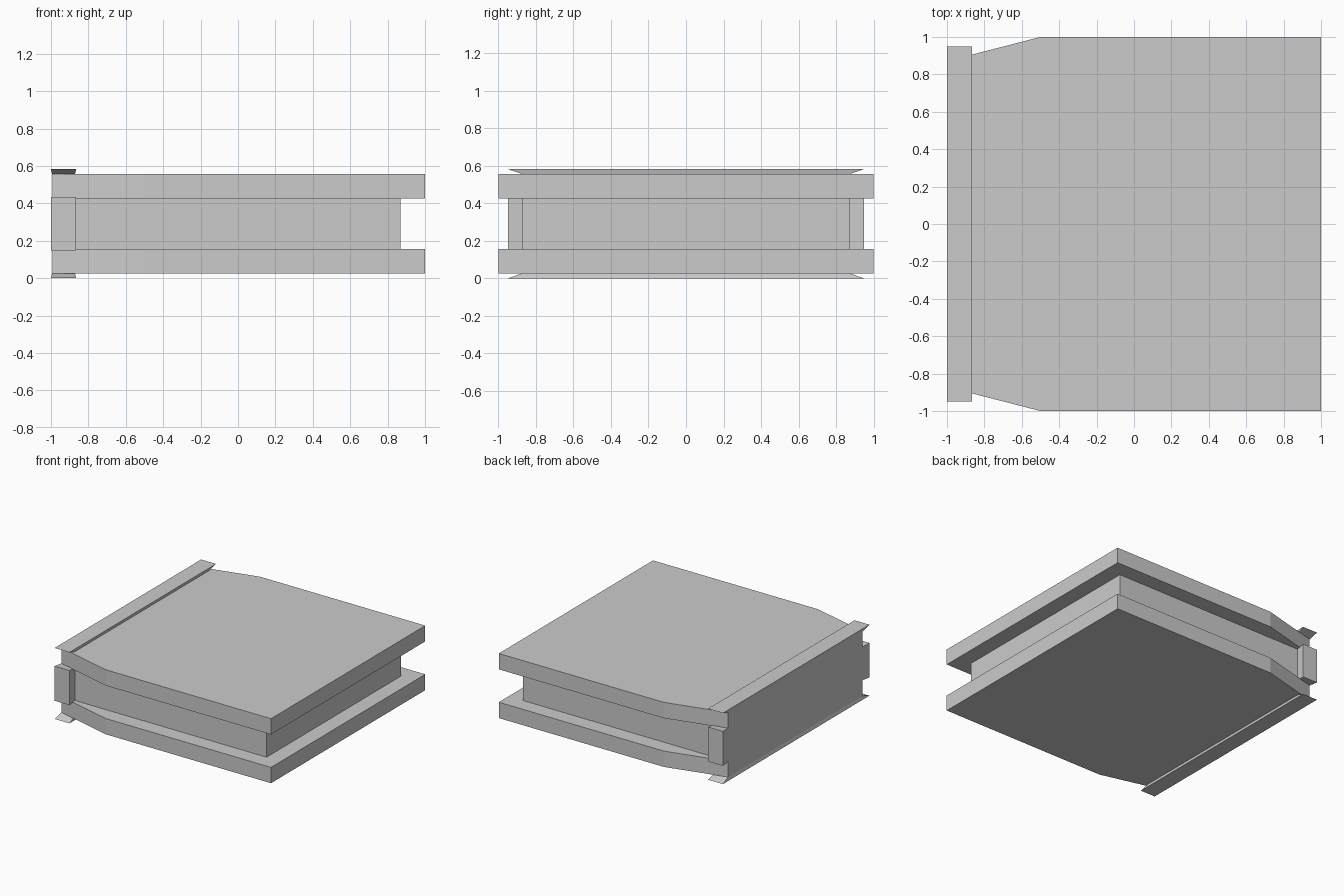
import bpy

if "Cube" in bpy.data.objects:
    bpy.data.objects.remove(bpy.data.objects["Cube"])

ZC = 0.2915  # mid height; the model is symmetric above and below it


def mesh_object(name, verts, faces):
    me = bpy.data.meshes.new(name)
    me.from_pydata(verts, [], faces)
    me.validate()
    ob = bpy.data.objects.new(name, me)
    bpy.context.collection.objects.link(ob)
    return ob


def loft(name, ring_a, ring_b):
    """Close two matching rings into a solid, with outward normals."""
    n = len(ring_a)
    faces = [list(range(n))[::-1], list(range(n, 2 * n))]
    faces += [[i, (i + 1) % n, n + (i + 1) % n, n + i] for i in range(n)]
    ob = mesh_object(name, ring_a + ring_b, faces)
    import bmesh
    bm = bmesh.new()
    bm.from_mesh(ob.data)
    bmesh.ops.recalc_face_normals(bm, faces=bm.faces)
    bm.to_mesh(ob.data)
    bm.free()
    return ob


def rect(u0, u1, v):
    return [(u0, -v), (u1, -v), (u1, v), (u0, v)]


# Core block between the plates
base = rect(-0.993, 0.87, 0.872)
loft("core_block", [(x, y, ZC - 0.136) for x, y in base],
     [(x, y, ZC + 0.136) for x, y in base])

# Tapered plates and flared lips, above and below
half = [(-0.993, 0.873), (-0.5, 1.0), (1.0, 1.0)]
outline = half + [(x, -y) for x, y in reversed(half)]
for side, s in (("upper", 1), ("lower", -1)):
    loft(side + "_plate", [(x, y, ZC + s * 0.135) for x, y in outline],
         [(x, y, ZC + s * 0.265) for x, y in outline])
    loft(side + "_lip",
         [(x, y, ZC + s * 0.264) for x, y in rect(-0.993, -0.872, 0.872)],
         [(x, y, ZC + s * 0.2915) for x, y in rect(-1.0, -0.865, 0.95)])

# Flared end tabs on the front and back
for side, s in (("front", -1), ("back", 1)):
    loft(side + "_end_tab",
         [(x, s * 0.87, ZC + z) for x, z in rect(-0.993, -0.872, 0.136)],
         [(x, s * 0.95, ZC + z) for x, z in rect(-1.0, -0.865, 0.142)])
